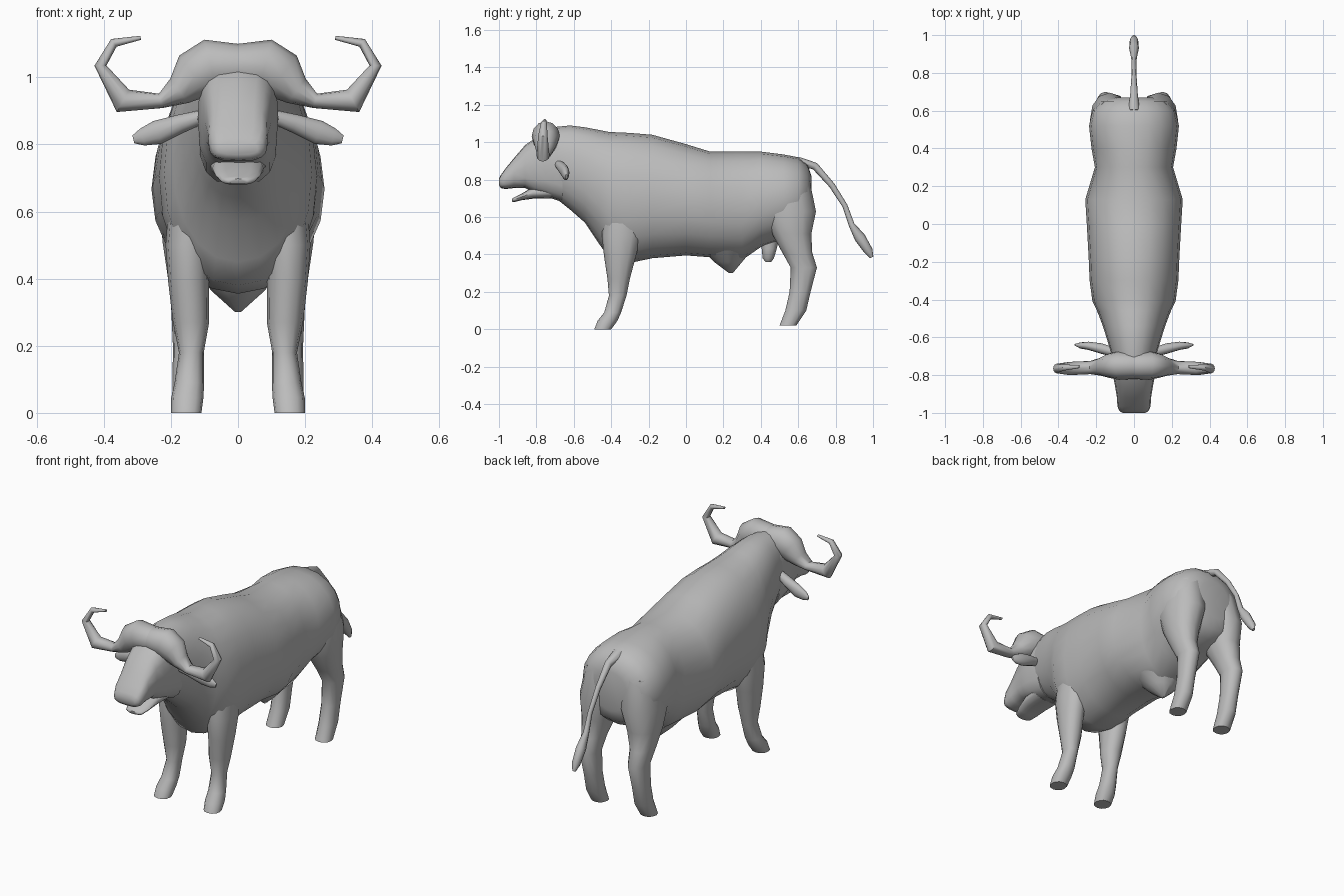
import bpy, bmesh
from math import sin, cos, tau, radians
from mathutils import Vector

cube = bpy.data.objects.get("Cube")
if cube:
    bpy.data.objects.remove(cube, do_unlink=True)

X, Y, Z = Vector((1, 0, 0)), Vector((0, 1, 0)), Vector((0, 0, 1))

hide = bpy.data.materials.new("grey_hide")
hide.use_nodes = True
hide.diffuse_color = (0.5, 0.5, 0.5, 1)
hide.node_tree.nodes["Principled BSDF"].inputs["Base Color"].default_value = hide.diffuse_color
parts = []


def power(value, exponent):
    """Signed power, used for rounded-box cross-sections."""
    return abs(value) ** exponent * (1 if value >= 0 else -1)


def sweep(name, rings, u, v=None, sides=12, square=2.0, mirror=False):
    """Skin rings of (x, y, z, radius along u, radius along v).
    Without v, each ring turns to follow the path."""
    bm = bmesh.new()
    centres = [Vector(r[:3]) for r in rings]
    loops = []
    for i, (centre, ring) in enumerate(zip(centres, rings)):
        side = v
        if side is None:
            ahead = centres[min(i + 1, len(rings) - 1)] - centre
            behind = centre - centres[max(i - 1, 0)]
            side = (ahead.normalized() + behind.normalized()).cross(u).normalized()
        loop = []
        for k in range(sides):
            a = tau * k / sides
            loop.append(bm.verts.new(centre
                                     + u * ring[3] * power(cos(a), 2 / square)
                                     + side * ring[4] * power(sin(a), 2 / square)))
        loops.append(loop)
    for low, high in zip(loops, loops[1:]):
        for k in range(sides):
            n = (k + 1) % sides
            bm.faces.new((low[k], low[n], high[n], high[k]))
    bm.faces.new(loops[0])
    bm.faces.new(loops[-1])
    bmesh.ops.recalc_face_normals(bm, faces=bm.faces)
    mesh = bpy.data.meshes.new(name)
    bm.to_mesh(mesh)
    bm.free()
    mesh.materials.append(hide)
    obj = bpy.data.objects.new(name, mesh)
    bpy.context.collection.objects.link(obj)
    if mirror:
        mod = obj.modifiers.new("mirror", "MIRROR")
        mod.use_axis[0] = True
        mod.use_mirror_merge = False
    parts.append(obj)
    return obj


def lengthwise(name, sections, **options):
    """Skin sections of (y, half width, bottom, top) from front to back."""
    rings = [(0, y, (low + top) / 2, w, (top - low) / 2) for y, w, low, top in sections]
    return sweep(name, rings, X, Z, **options)


# Trunk, from the neck to the rump
lengthwise("body", [
    (-.72, .11, .72, 1.08), (-.62, .14, .64, 1.09), (-.54, .165, .57, 1.08),
    (-.46, .195, .45, 1.065), (-.41, .22, .38, 1.055), (-.3, .235, .355, 1.05),
    (-.18, .24, .38, 1.04), (0, .25, .395, .99), (.13, .258, .385, .95),
    (.3, .207, .37, .95), (.4, .225, .44, .95), (.52, .238, .48, .935),
    (.6, .22, .5, .92), (.65, .18, .54, .88), (.67, .1, .6, .82),
], sides=20, square=2.15)

# Head with a tapering muzzle, and the open lower jaw
lengthwise("head", [
    (-.66, .12, .68, 1.05), (-.75, .12, .71, 1.06), (-.81, .11, .73, 1.02),
    (-.86, .1, .755, .985), (-.92, .09, .755, .915), (-.965, .088, .75, .86),
    (-.99, .077, .755, .825), (-1, .06, .77, .805),
], sides=16, square=3)
lengthwise("lower_jaw", [
    (-.72, .085, .7, .78), (-.82, .077, .698, .76), (-.88, .066, .69, .725),
    (-.92, .05, .68, .705), (-.93, .03, .683, .698),
], square=2.4)

# Horns, meeting in a heavy boss on the forehead
sweep("horns", [
    (0, -.75, 1.033, .07, .067), (.08, -.75, 1.033, .075, .082),
    (.13, -.75, 1.005, .065, .075), (.175, -.755, .96, .048, .045),
    (.23, -.76, .93, .035, .022), (.343, -.765, .93, .035, .038),
    (.41, -.765, 1.035, .025, .018), (.37, -.76, 1.103, .016, .014),
    (.29, -.755, 1.118, .008, .006),
], Y, mirror=True)

# Drooping flat ears
sweep("ears", [
    (.1, -.68, .885, .025, .02), (.17, -.66, .862, .028, .028),
    (.24, -.645, .836, .022, .036), (.285, -.643, .822, .016, .026),
    (.312, -.64, .815, .005, .012),
], Y, mirror=True)

# Legs, from inside the trunk down to the hooves
sweep("front_legs", [
    (.13, -.33, .64, .075, .11), (.148, -.345, .5, .068, .105),
    (.147, -.353, .39, .061, .085), (.14, -.36, .27, .054, .06),
    (.139, -.365, .18, .037, .047), (.145, -.392, .09, .044, .045),
    (.151, -.42, .045, .048, .053), (.154, -.445, 0, .045, .045),
], X, Y, square=2.2, mirror=True)
sweep("hind_legs", [
    (.11, .53, .8, .1, .13), (.128, .55, .63, .105, .145),
    (.14, .565, .51, .085, .105), (.15, .595, .41, .06, .08),
    (.15, .63, .33, .05, .07), (.15, .61, .2, .044, .056),
    (.15, .587, .1, .045, .056), (.152, .545, .02, .045, .045),
], X, Y, square=2.2, mirror=True)

# Underside details
sweep("sheath", [(0, .22, .42, .13, .13), (0, .225, .36, .075, .075),
                 (0, .24, .3, .008, .01)], X, Y)
sweep("scrotum", [(0, .45, .5, .04, .05), (0, .445, .43, .036, .04),
                  (0, .44, .38, .028, .03), (0, .44, .36, .012, .015)], X, Y)

# Tail with its tuft
sweep("tail", [
    (0, .6, .9, .03, .022), (0, .69, .872, .02, .02), (0, .78, .77, .014, .016),
    (0, .85, .66, .012, .014), (0, .885, .56, .016, .016),
    (0, .93, .49, .026, .03), (0, .975, .42, .022, .024), (0, .993, .385, .008, .01),
], X, sides=8)

# Smooth shading with sharp caps kept
bpy.ops.object.select_all(action="DESELECT")
for part in parts:
    part.select_set(True)
bpy.context.view_layer.objects.active = parts[0]
bpy.ops.object.shade_smooth_by_angle(angle=radians(50))
